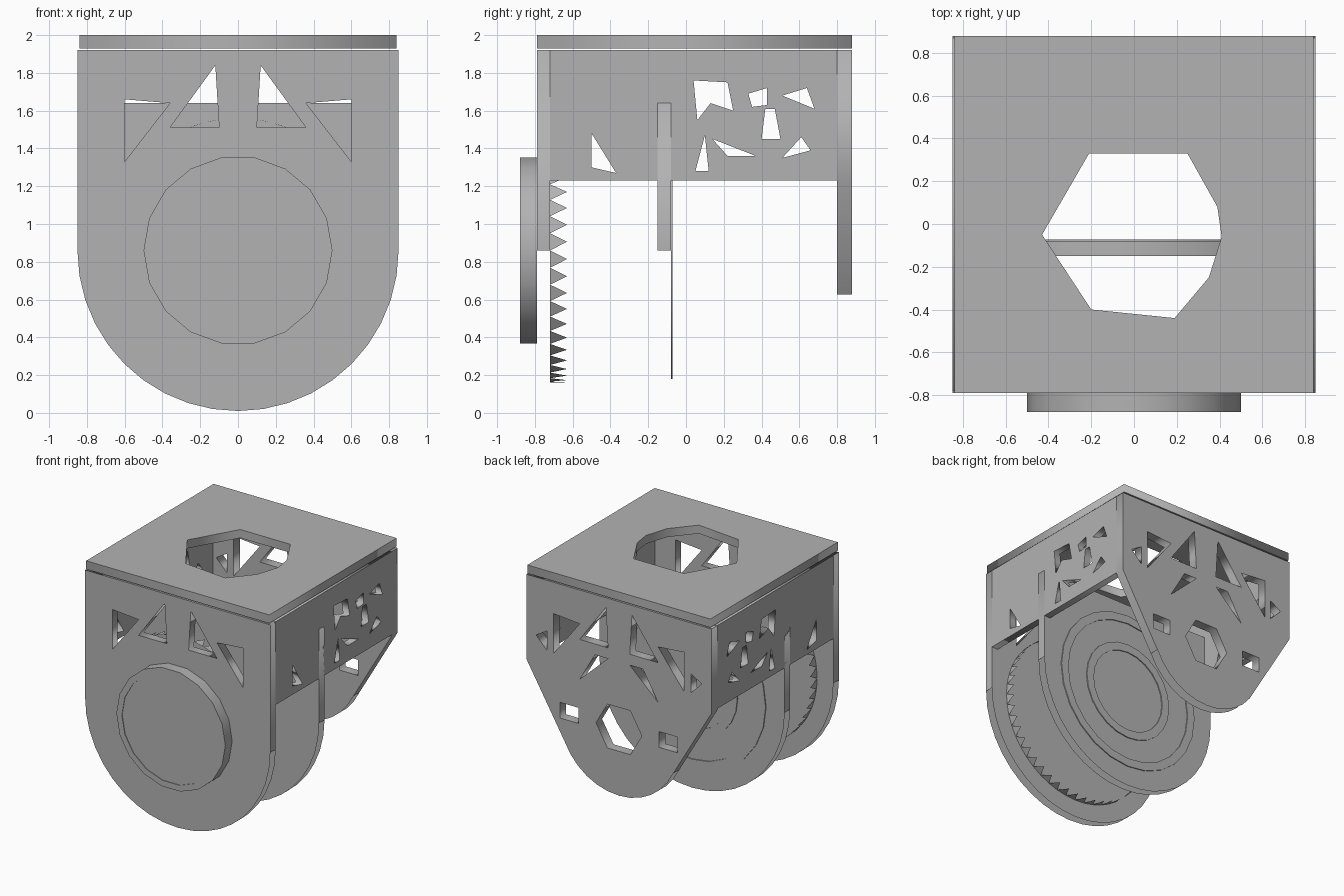
import bpy, bmesh, math
from mathutils import Matrix

if "Cube" in bpy.data.objects:
    bpy.data.objects.remove(bpy.data.objects["Cube"])

grey = bpy.data.materials.new("plain_grey")
grey.diffuse_color = (0.45, 0.45, 0.45, 1)
grey.use_nodes = True
grey.node_tree.nodes["Principled BSDF"].inputs["Base Color"].default_value = grey.diffuse_color
HUB_Z = 0.86                                   # common axis height of the round parts


def finish(name, bm):
    mesh = bpy.data.meshes.new(name)
    bm.to_mesh(mesh)
    bm.free()
    mesh.materials.append(grey)
    obj = bpy.data.objects.new(name, mesh)
    bpy.context.collection.objects.link(obj)
    return obj


def plate(name, outline, holes, axis, lo, hi, open_rim=None):
    """Flat sheet with cut-outs, extruded along an axis between lo and hi."""
    cu = bpy.data.curves.new(name + "_profile", 'CURVE')
    cu.dimensions, cu.fill_mode = '2D', 'BOTH'
    cu.extrude = (hi - lo) / 2
    for loop in [outline] + holes:
        s = cu.splines.new('POLY')
        s.points.add(len(loop) - 1)
        for p, (u, v) in zip(s.points, loop):
            p.co = (u, v, 0, 1)
        s.use_cyclic_u = True
    tmp = bpy.data.objects.new(name + "_profile", cu)
    bpy.context.collection.objects.link(tmp)
    bpy.context.view_layer.update()
    mesh = bpy.data.meshes.new_from_object(
        tmp.evaluated_get(bpy.context.evaluated_depsgraph_get()))
    bpy.data.objects.remove(tmp)
    bm = bmesh.new()
    bm.from_mesh(mesh)
    bmesh.ops.remove_doubles(bm, verts=bm.verts, dist=1e-5)
    mid = (lo + hi) / 2
    turn = {'X': Matrix(((0, 0, 1, mid), (1, 0, 0, 0), (0, 1, 0, 0), (0, 0, 0, 1))),
            'Y': Matrix(((1, 0, 0, 0), (0, 0, -1, mid), (0, 1, 0, 0), (0, 0, 0, 1))),
            'Z': Matrix.Translation((0, 0, mid))}[axis]
    bm.transform(turn)
    bm.normal_update()
    if open_rim:                               # the lower curved rim is left open
        gone = [f for f in bm.faces if abs(f.normal.y) < 0.5 and
                (c := f.calc_center_median()).z < open_rim and
                math.hypot(c.x, c.z - HUB_Z) > 0.53]
        bmesh.ops.delete(bm, geom=gone, context='FACES')
    return finish(name, bm)


def arc(r, a0, a1, n, cz=HUB_Z):
    return [(r * math.cos(math.radians(a0 + (a1 - a0) * i / n)),
             cz + r * math.sin(math.radians(a0 + (a1 - a0) * i / n))) for i in range(n + 1)]


def circle(r, n):
    return arc(r, 0, 360, n)[:-1]


def mirrored(loops):
    return loops + [[(-u, v) for u, v in loop] for loop in loops]


def u_shape(top):
    return [(0.85, top), (-0.85, top)] + arc(0.85, 180, 360, 20)


# triangular vents shared by the front and back plates
vents = mirrored([[(0.12, 1.84), (0.36, 1.51), (0.10, 1.51)],
                  [(0.36, 1.64), (0.60, 1.66), (0.60, 1.33)]])

# top plate with an irregular octagonal opening
opening = [(-0.43, -0.05), (-0.21, 0.33), (0.25, 0.33), (0.39, 0.08),
           (0.41, -0.06), (0.35, -0.25), (0.19, -0.44), (-0.20, -0.40)]
plate("top_plate", [(-0.84, -0.79), (0.84, -0.79), (0.84, 0.88), (-0.84, 0.88)],
      [opening], 'Z', 1.93, 2.0)

# side walls with small cut-outs
wall = [(-0.78, 1.23), (0.87, 1.23), (0.87, 1.92), (-0.78, 1.92)]
wall_holes = [[(-0.50, 1.30), (-0.37, 1.27), (-0.50, 1.48)],
              [(0.05, 1.28), (0.12, 1.28), (0.10, 1.47)],
              [(0.14, 1.45), (0.37, 1.36), (0.22, 1.36)],
              [(0.06, 1.55), (0.13, 1.64), (0.25, 1.60), (0.22, 1.75), (0.04, 1.76)],
              [(0.40, 1.45), (0.50, 1.45), (0.47, 1.61), (0.42, 1.61)],
              [(0.33, 1.69), (0.43, 1.72), (0.43, 1.63), (0.35, 1.62)],
              [(0.51, 1.68), (0.64, 1.72), (0.68, 1.61)],
              [(0.51, 1.35), (0.66, 1.39), (0.61, 1.46)]]
plate("right_wall", wall, wall_holes, 'X', 0.79, 0.85)
plate("left_wall", wall, wall_holes, 'X', -0.85, -0.79)

# front and middle plates with round lower ends
plate("front_plate", u_shape(1.92), vents, 'Y', -0.79, -0.72, 0.8)
plate("middle_plate", u_shape(1.64), [], 'Y', -0.15, -0.08, 0.8)

# back plate tapering to a smaller round end, with hub and bolt holes
slots = mirrored([[(0.66, 1.50), (0.76, 1.44), (0.66, 1.34)],
                  [(0.10, 1.42), (0.22, 1.42), (0.36, 1.18)]])
bolts = mirrored([[(0.37, 0.81), (0.54, 0.81), (0.54, 0.94), (0.37, 0.94)]])
back = [(0.85, 1.92), (-0.85, 1.92), (-0.85, 1.22)] + arc(0.55, 205, 335, 12) + [(0.85, 1.22)]
plate("back_plate", back, vents + slots + bolts + [circle(0.21, 6)], 'Y', 0.80, 0.88, 0.63)

# round boss on the front: outer collar and slightly recessed face
plate("boss_collar", circle(0.50, 18), [circle(0.45, 18)], 'Y', -0.88, -0.79)
plate("boss_face", circle(0.45, 18), [], 'Y', -0.875, -0.79)

# thin raised rings on the back of the middle plate
for i, r in enumerate((0.68, 0.42)):
    plate(f"middle_ring_{i + 1}", circle(r, 24), [circle(r - 0.07, 24)], 'Y', -0.08, -0.072)

# ring of pointed teeth behind the front plate
bm = bmesh.new()
count, r = 48, 0.70
for i in range(count):
    pts = []
    for k, y in ((0, -0.72), (1, -0.72), (0.5, -0.63)):
        a = 2 * math.pi * (i + k) / count
        pts.append(bm.verts.new((r * math.cos(a), y, HUB_Z + r * math.sin(a))))
    bm.faces.new(pts)
finish("tooth_ring", bm)
